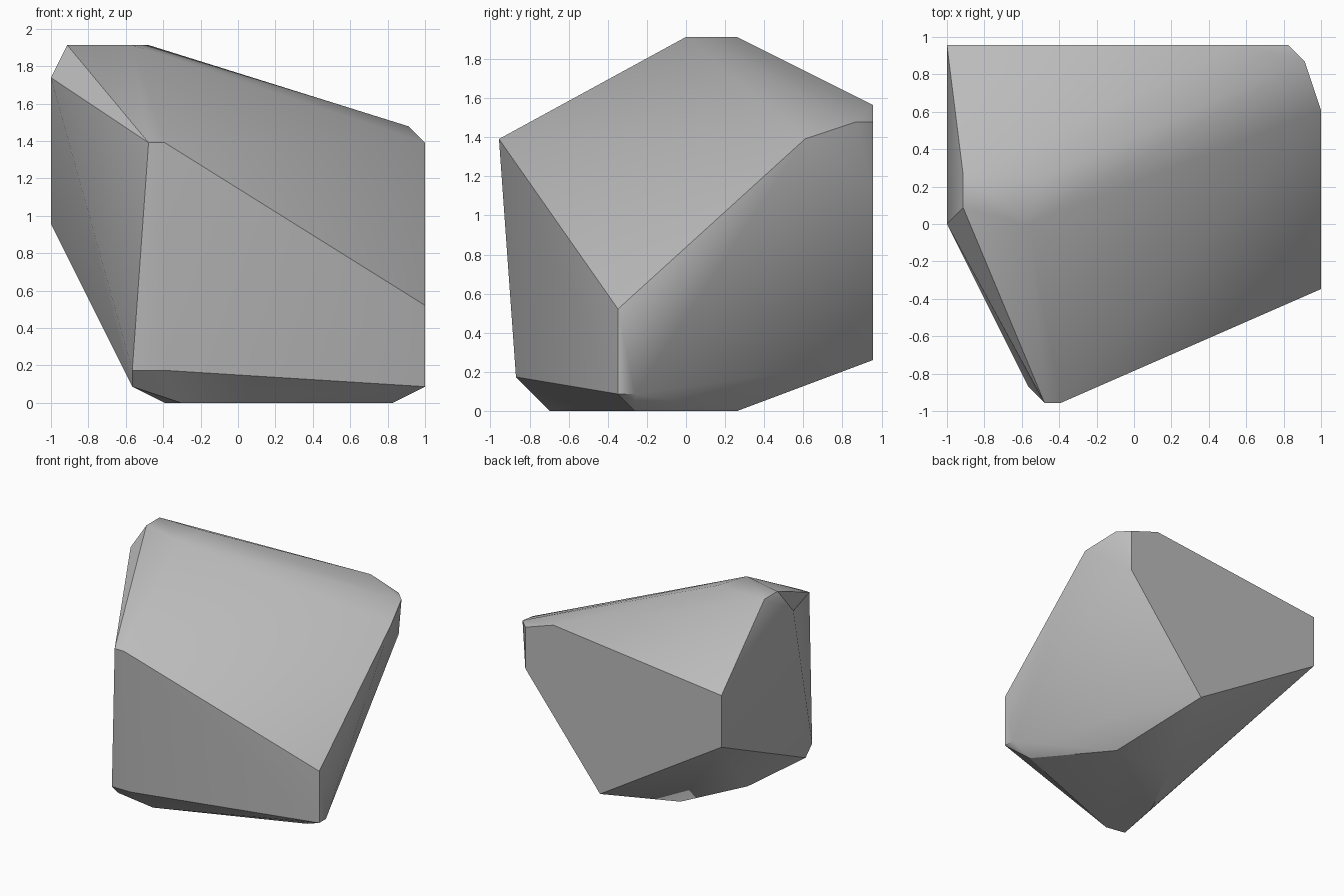
import bpy
import bmesh
import math
from mathutils import Vector

# Remove the default cube only
default_cube = bpy.data.objects.get("Cube")
if default_cube:
    bpy.data.objects.remove(default_cube, do_unlink=True)

# Corners lie on a regular lattice: steps along x, y and z
WIDTH_STEPS, DEPTH_STEPS = 23, 22
STEP = 2 / WIDTH_STEPS

crown = [(1, 14, 22), (6, 14, 22), (5, 11, 22), (1, 12, 22)]
west_side = [(0, 11, 20), (0, 22, 16), (0, 22, 11)]
back_side = [(13, 22, 3), (21, 22, 13), (21, 22, 17), (18, 22, 18)]
east_side = [(22, 21, 17), (23, 18, 16), (23, 7, 6), (23, 7, 1), (23, 8, 1)]
front_side = [(6, 0, 16), (7, 0, 16), (5, 1, 2), (7, 1, 2), (5, 2, 1)]
underside = [(8, 3, 0), (7, 8, 0), (10, 14, 0), (16, 14, 0), (21, 8, 0)]


def lattice_point(corner):
    """Turn lattice steps into a position centred in x and y."""
    i, j, k = corner
    return Vector((i - WIDTH_STEPS / 2, j - DEPTH_STEPS / 2, k)) * STEP


def flat_colour(name, value):
    """Make a plain matt grey material."""
    colour = (value, value, value, 1)
    material = bpy.data.materials.new(name)
    material.use_nodes = True
    material.diffuse_color = colour
    shader = next(n for n in material.node_tree.nodes if n.type == "BSDF_PRINCIPLED")
    shader.inputs["Base Color"].default_value = colour
    shader.inputs["Roughness"].default_value = 0.9
    return material


# Boulder: the convex hull of all the corners
bm = bmesh.new()
for corner in crown + west_side + back_side + east_side + front_side + underside:
    bm.verts.new(lattice_point(corner))
bmesh.ops.convex_hull(bm, input=bm.verts, use_existing_faces=False)

# Merge the flat facets into single faces
bmesh.ops.dissolve_limit(bm, angle_limit=math.radians(0.5),
                         verts=bm.verts, edges=bm.edges)
bmesh.ops.recalc_face_normals(bm, faces=bm.faces)

mesh = bpy.data.meshes.new("boulder")
bm.to_mesh(mesh)
bm.free()
mesh.materials.append(flat_colour("stone_grey", 0.5))
boulder = bpy.data.objects.new("boulder", mesh)
bpy.context.collection.objects.link(boulder)

# Soft shading with crisp main ridges
bpy.ops.object.select_all(action="DESELECT")
boulder.select_set(True)
bpy.context.view_layer.objects.active = boulder
bpy.ops.object.shade_smooth_by_angle(angle=math.radians(30))
